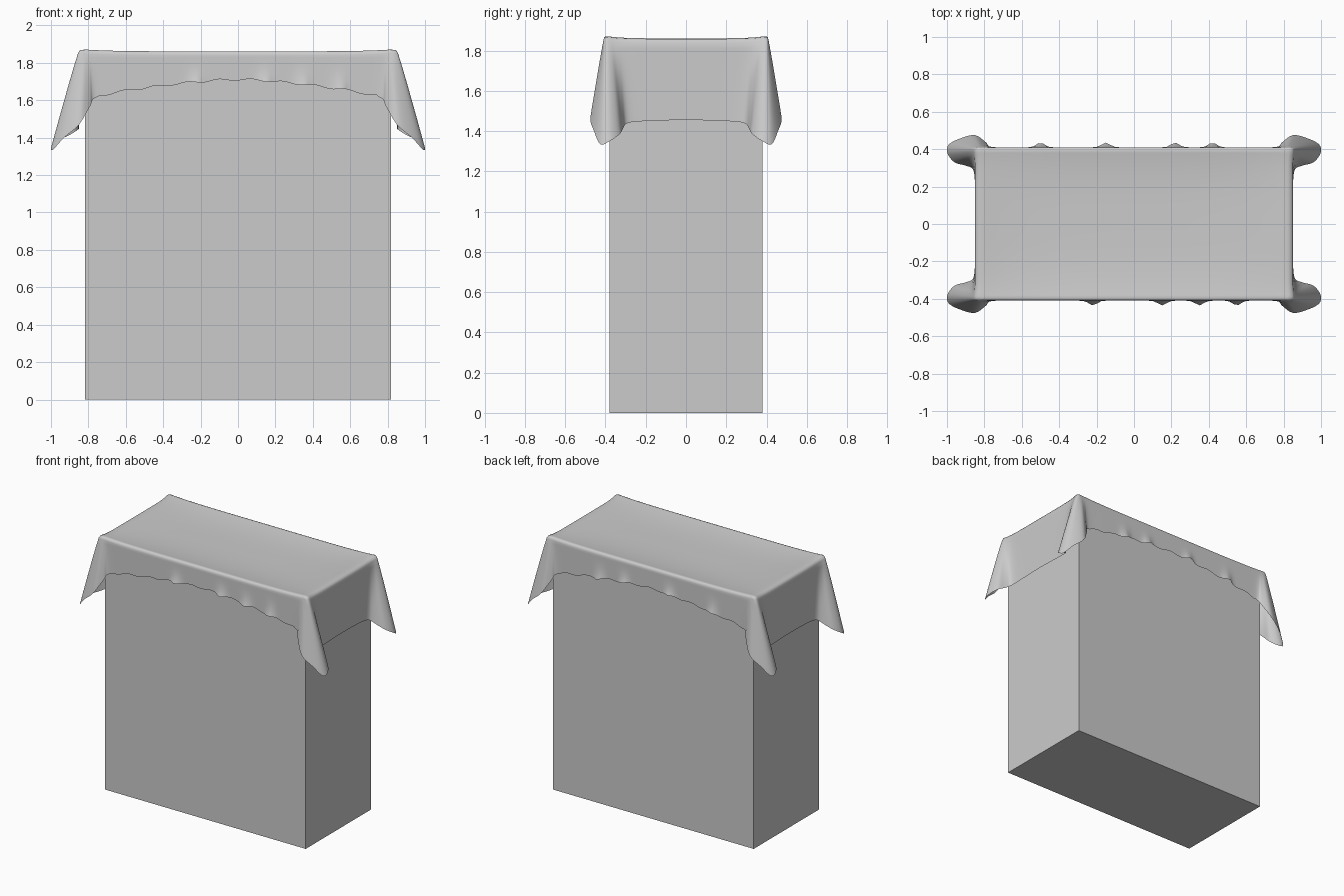
import bpy, bmesh, math
from mathutils import Vector

if "Cube" in bpy.data.objects:
    bpy.data.objects.remove(bpy.data.objects["Cube"])

# Tall plain box
bpy.ops.mesh.primitive_cube_add(size=1, location=(0, 0, 0.915))
box = bpy.context.object
box.name = "tall_box"
box.scale = (1.635, 0.76, 1.83)
bpy.ops.object.transform_apply(location=True, scale=True)

# One quarter of the cloth outline: top edge (x, y), hem (x, y, z)
QUARTER = [
    (.85, 0, .85, 0, 1.455), (.85, .2, .85, .2, 1.45), (.85, .30, .86, .29, 1.44),
    (.852, .35, .90, .312, 1.415), (.855, .38, .96, .33, 1.385),
    (.855, .395, .998, .38, 1.35), (.85, .405, .99, .425, 1.335),
    (.835, .41, .93, .457, 1.40), (.82, .41, .85, .475, 1.47),
    (.80, .41, .79, .435, 1.57), (.76, .41, .76, .412, 1.615),
    (.6, .41, .6, .41, 1.65), (.3, .41, .3, .41, 1.69), (0, .41, 0, .41, 1.71)]
BUMPS = {-1: (-.22, .15, .35, .55), 1: (-.5, -.15, .22, .42)}


def mirrored(p, sx, sy):
    return (p[0] * sx, p[1] * sy, p[2] * sx, p[3] * sy, p[4])


def catmull(a, b, c, d, t):
    return [0.5 * (2*q + (r-p)*t + (2*p-5*q+4*r-s)*t*t + (3*q-p-3*r+s)*t**3)
            for p, q, r, s in zip(a, b, c, d)]


# Full outline from four mirrored quarters, then smoothed
outline = []
for sx, sy in ((1, 1), (-1, 1), (-1, -1), (1, -1)):
    q = [mirrored(p, sx, sy) for p in QUARTER]
    if sx * sy < 0:
        q.reverse()
    outline += q[:-1]
n = len(outline)
fine = []
for i in range(n):
    a, b, c, d = (outline[(i + k) % n] for k in (-1, 0, 1, 2))
    steps = 12 if math.dist(b[:2], c[:2]) > .12 else 4
    fine += [catmull(a, b, c, d, k / steps) for k in range(steps)]


def top_height(x, y):
    ex, ey = min(1, abs(x) / .85), min(1, abs(y) / .41)
    sag = .024 * (1 - ex**4) * (1 - ey**3)
    corner = .012 * (ex * ey)**6
    return 1.864 - sag + corner


bm = bmesh.new()
rings = []
# Sagging top, from the middle outwards, with a softly rounded rim
for s in [k / 14 for k in range(1, 14)] + [.965]:
    ring = []
    for p in fine:
        x, y = p[0] * s, p[1] * s
        ring.append(bm.verts.new((x, y, top_height(x, y))))
    rings.append(ring)
ring = []
for p in fine:
    x, y = p[0] * .99, p[1] * .99
    ring.append(bm.verts.new((x, y, top_height(x, y) - .006)))
rings.append(ring)
# Hanging skirt with corner folds and small hem ripples
for k in range(13):
    t = k / 12
    ring = []
    for p in fine:
        z0 = top_height(p[0], p[1]) - .022
        f = t ** .95
        x, y = p[0] + (p[2] - p[0]) * f, p[1] + (p[3] - p[1]) * f
        z = z0 + (p[4] - z0) * t
        if abs(p[1]) > .4 and abs(x) < .75:
            side = 1 if y > 0 else -1
            bump = sum(math.exp(-((x - c) / .03)**2) for c in BUMPS[side])
            y += side * .025 * bump * t**3
            z += .006 * math.sin(x * 37 + side) * t**3
        ring.append(bm.verts.new((x, y, z)))
    rings.append(ring)

m = len(fine)
for r0, r1 in zip(rings, rings[1:]):
    for i in range(m):
        j = (i + 1) % m
        bm.faces.new((r0[i], r1[i], r1[j], r0[j]))
centre = bm.verts.new((0, 0, top_height(0, 0)))
for i in range(m):
    bm.faces.new((centre, rings[0][i], rings[0][(i + 1) % m]))
bmesh.ops.recalc_face_normals(bm, faces=bm.faces)
centre_up = centre.link_faces[0].normal.z > 0
if not centre_up:
    bmesh.ops.reverse_faces(bm, faces=bm.faces)

mesh = bpy.data.meshes.new("draped_cloth")
bm.to_mesh(mesh)
bm.free()
cloth = bpy.data.objects.new("draped_cloth", mesh)
bpy.context.collection.objects.link(cloth)
for f in mesh.polygons:
    f.use_smooth = True
